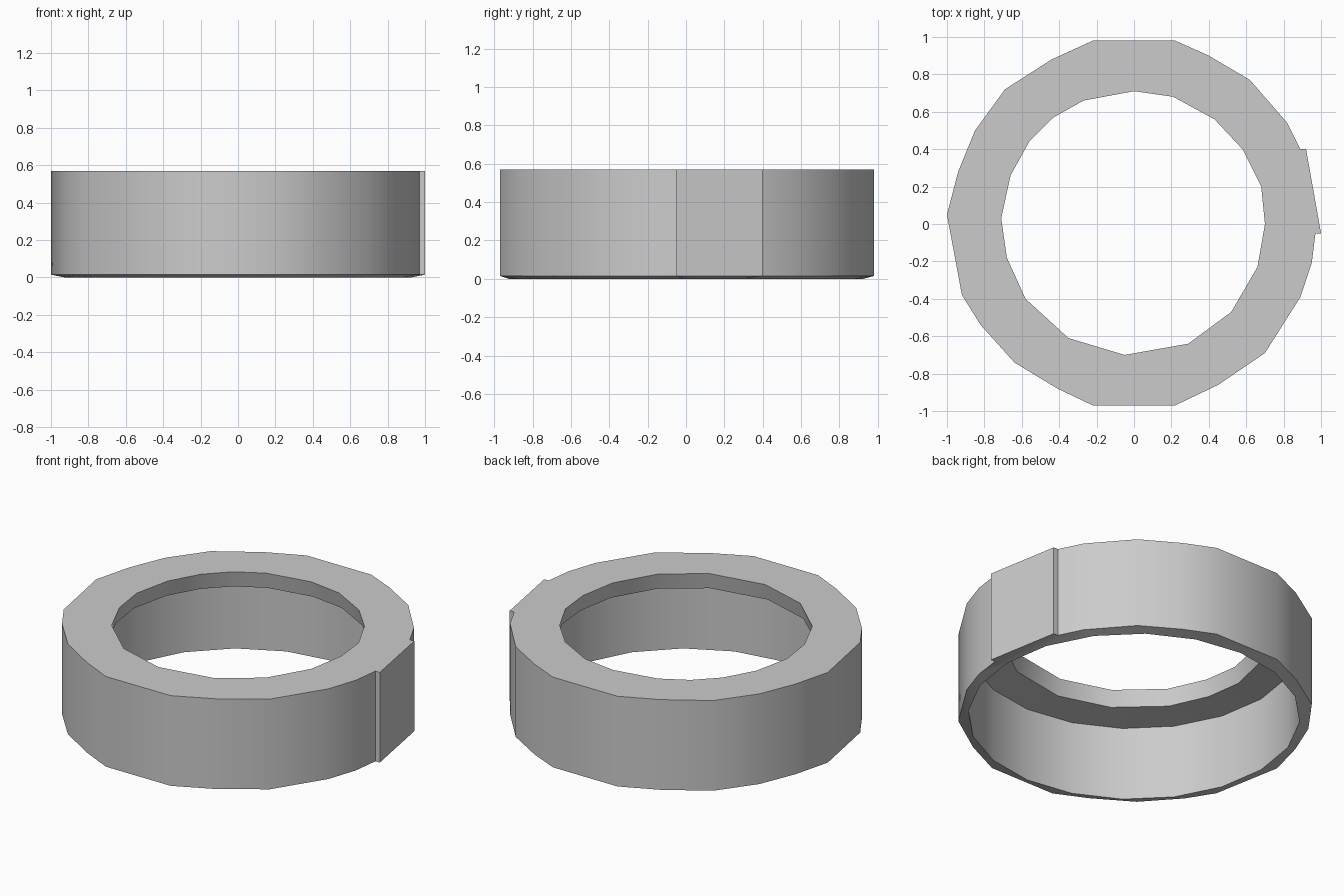
import bpy
import bmesh
import math

cube = bpy.data.objects.get("Cube")
if cube:
    bpy.data.objects.remove(cube, do_unlink=True)

TOP, CAVITY_TOP, HOLE_BOTTOM, RIM = 0.57, 0.455, 0.47, 0.015

# Outer outline, counter-clockwise, with the raised flat clasp on +x
outer_outline = [
    (1, -.05), (.92, .4), (.89, .4), (.82, .54), (.62, .77), (.4, .9),
    (.22, .98), (-.22, .98), (-.44, .88), (-.69, .72), (-.85, .5),
    (-.94, .28), (-1, .05), (-.92, -.38), (-.82, -.54), (-.64, -.74),
    (-.41, -.88), (-.22, -.97), (.22, -.97), (.45, -.86), (.7, -.69),
    (.89, -.39), (.95, -.21), (.97, -.05),
]

# Irregular opening in the top flange
hole_outline = [
    (.7, 0), (.68, .2), (.58, .4), (.43, .56), (.21, .68), (0, .71),
    (-.27, .66), (-.43, .57), (-.56, .44), (-.66, .26), (-.71, .03),
    (-.68, -.18), (-.58, -.4), (-.35, -.61), (-.05, -.7), (.29, -.64),
    (.52, -.47), (.66, -.23),
]


def circle(radius, sides):
    """Points of a regular outline."""
    angles = [math.tau * i / sides for i in range(sides)]
    return [(radius * math.cos(a), radius * math.sin(a)) for a in angles]


def add_loop(bm, outline, z, scale=1):
    """Closed loop of vertices and edges at one height."""
    verts = [bm.verts.new((x * scale, y * scale, z)) for x, y in outline]
    edges = [bm.edges.new((v, verts[i - 1])) for i, v in enumerate(verts)]
    return verts, edges


def add_wall(bm, lower, upper):
    """Quads between two loops of equal length."""
    for i in range(len(lower)):
        bm.faces.new((lower[i - 1], lower[i], upper[i], upper[i - 1]))


def add_annulus(bm, loop_a, loop_b, normal):
    """Flat ring of faces between two outlines."""
    bmesh.ops.triangle_fill(bm, edges=loop_a + loop_b, use_beauty=True,
                            use_dissolve=False, normal=normal)


bm = bmesh.new()
cavity = circle(.925, 20)
outer_low, outer_low_edges = add_loop(bm, outer_outline, RIM)
outer_top, outer_top_edges = add_loop(bm, outer_outline, TOP)
hole_top, hole_top_edges = add_loop(bm, hole_outline, TOP)
hole_low, hole_low_edges = add_loop(bm, hole_outline, HOLE_BOTTOM, 1.03)
cavity_top, cavity_top_edges = add_loop(bm, cavity, CAVITY_TOP)
cavity_low, cavity_low_edges = add_loop(bm, cavity, 0)

# Top flange, its underside and the bottom rim
add_annulus(bm, outer_top_edges, hole_top_edges, (0, 0, 1))
add_annulus(bm, hole_low_edges, cavity_top_edges, (0, 0, -1))
add_annulus(bm, outer_low_edges, cavity_low_edges, (0, 0, -1))

# Outside, hole and cavity walls
add_wall(bm, outer_low, outer_top)
add_wall(bm, hole_low, hole_top)
add_wall(bm, cavity_low, cavity_top)
bmesh.ops.recalc_face_normals(bm, faces=bm.faces)

mesh = bpy.data.meshes.new("ring_body")
bm.to_mesh(mesh)
bm.free()
ring = bpy.data.objects.new("ring_body", mesh)
bpy.context.collection.objects.link(ring)

# Plain grey
grey = bpy.data.materials.new("light_grey")
grey.use_nodes = True
grey.diffuse_color = (.6, .6, .6, 1)
grey.node_tree.nodes["Principled BSDF"].inputs["Base Color"].default_value = (.6, .6, .6, 1)
mesh.materials.append(grey)

# Smooth round walls, crisp rims
bpy.ops.object.select_all(action="DESELECT")
ring.select_set(True)
bpy.context.view_layer.objects.active = ring
bpy.ops.object.shade_smooth_by_angle(angle=math.radians(35))
